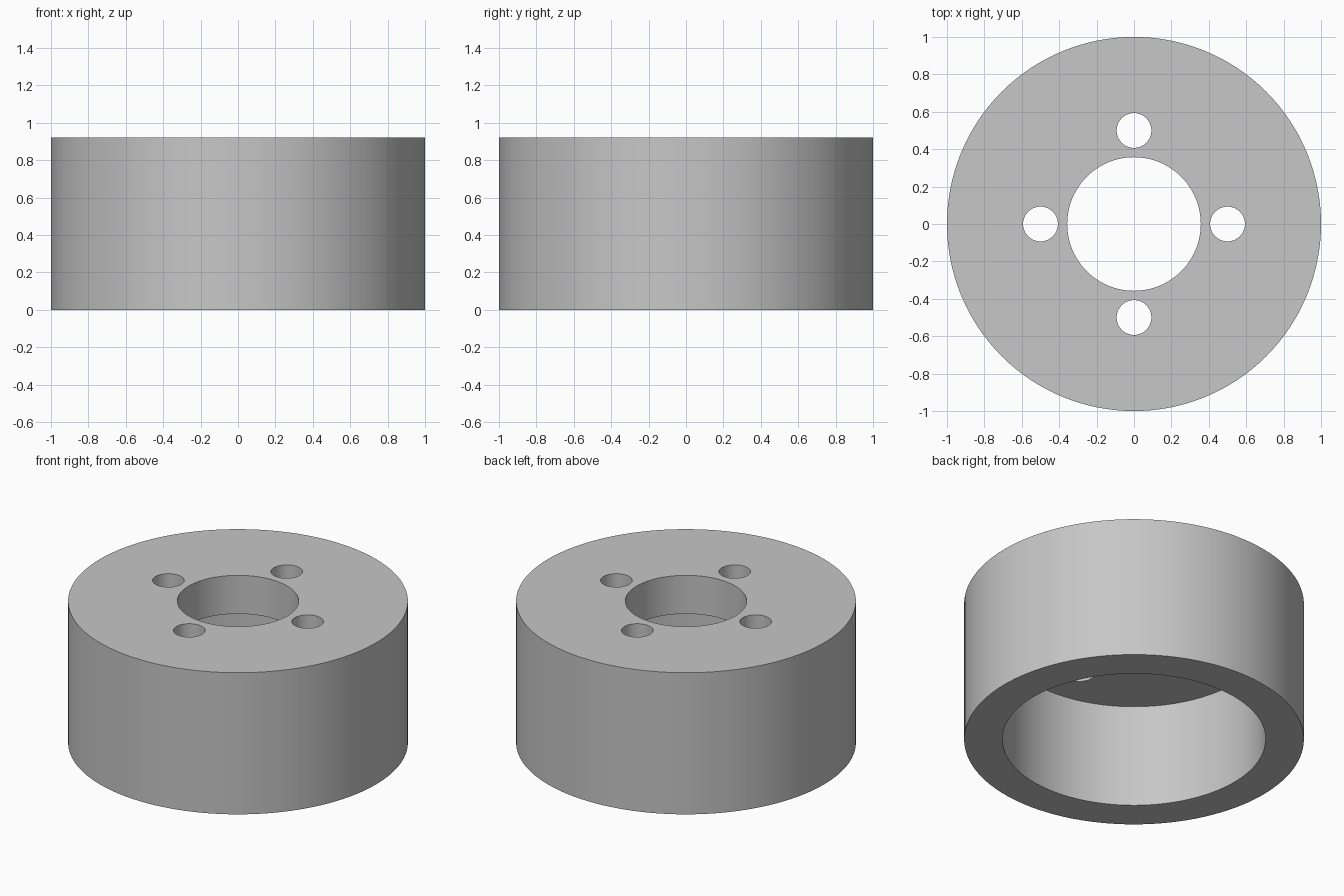
import bpy
import bmesh
import math
from mathutils import Matrix, Vector

if "Cube" in bpy.data.objects:
    bpy.data.objects.remove(bpy.data.objects["Cube"], do_unlink=True)

HEIGHT = 0.92
RECESS_DEPTH = 0.67
OUTER_R, RECESS_R, BORE_R = 1.0, 0.775, 0.357
BOLT_R, BOLT_CIRCLE = 0.093, 0.5
SEGMENTS = 128

# Single plain grey
grey = bpy.data.materials.new("plain_grey")
grey.use_nodes = True
colour = (0.57, 0.57, 0.57, 1.0)
grey.diffuse_color = colour
grey.node_tree.nodes["Principled BSDF"].inputs["Base Color"].default_value = colour


def mesh_object(name, bm):
    bmesh.ops.recalc_face_normals(bm, faces=bm.faces)
    mesh = bpy.data.meshes.new(name)
    bm.to_mesh(mesh)
    bm.free()
    obj = bpy.data.objects.new(name, mesh)
    bpy.context.collection.objects.link(obj)
    mesh.materials.append(grey)
    return obj


# Collar body: closed profile turned around the z axis
profile = [(OUTER_R, 0), (OUTER_R, HEIGHT), (BORE_R, HEIGHT),
           (BORE_R, RECESS_DEPTH), (RECESS_R, RECESS_DEPTH), (RECESS_R, 0)]
bm = bmesh.new()
points = [bm.verts.new((r, 0, z)) for r, z in profile]
edges = [bm.edges.new((points[i - 1], points[i])) for i in range(len(points))]
bmesh.ops.spin(bm, geom=points + edges, cent=(0, 0, 0), axis=(0, 0, 1),
               angle=math.tau, steps=SEGMENTS, use_merge=True)
bmesh.ops.remove_doubles(bm, verts=bm.verts, dist=0.0001)
collar = mesh_object("collar_body", bm)

# Four bolt holes through the top plate
bm = bmesh.new()
for i in range(4):
    spot = Matrix.Rotation(i * math.pi / 2, 4, "Z") @ Vector((BOLT_CIRCLE, 0, HEIGHT))
    bmesh.ops.create_cone(bm, cap_ends=True, segments=48, radius1=BOLT_R,
                          radius2=BOLT_R, depth=0.8, matrix=Matrix.Translation(spot))
cutter = mesh_object("bolt_hole_cutter", bm)
cutter.hide_render = True

bpy.ops.object.select_all(action="DESELECT")
collar.select_set(True)
bpy.context.view_layer.objects.active = collar
cut = collar.modifiers.new("bolt_holes", "BOOLEAN")
cut.operation = "DIFFERENCE"
cut.solver = "EXACT"
cut.object = cutter
bpy.ops.object.modifier_apply(modifier=cut.name)
bpy.data.objects.remove(cutter, do_unlink=True)

# Smooth walls with crisp rims
bpy.ops.object.shade_smooth_by_angle(angle=math.radians(30))
